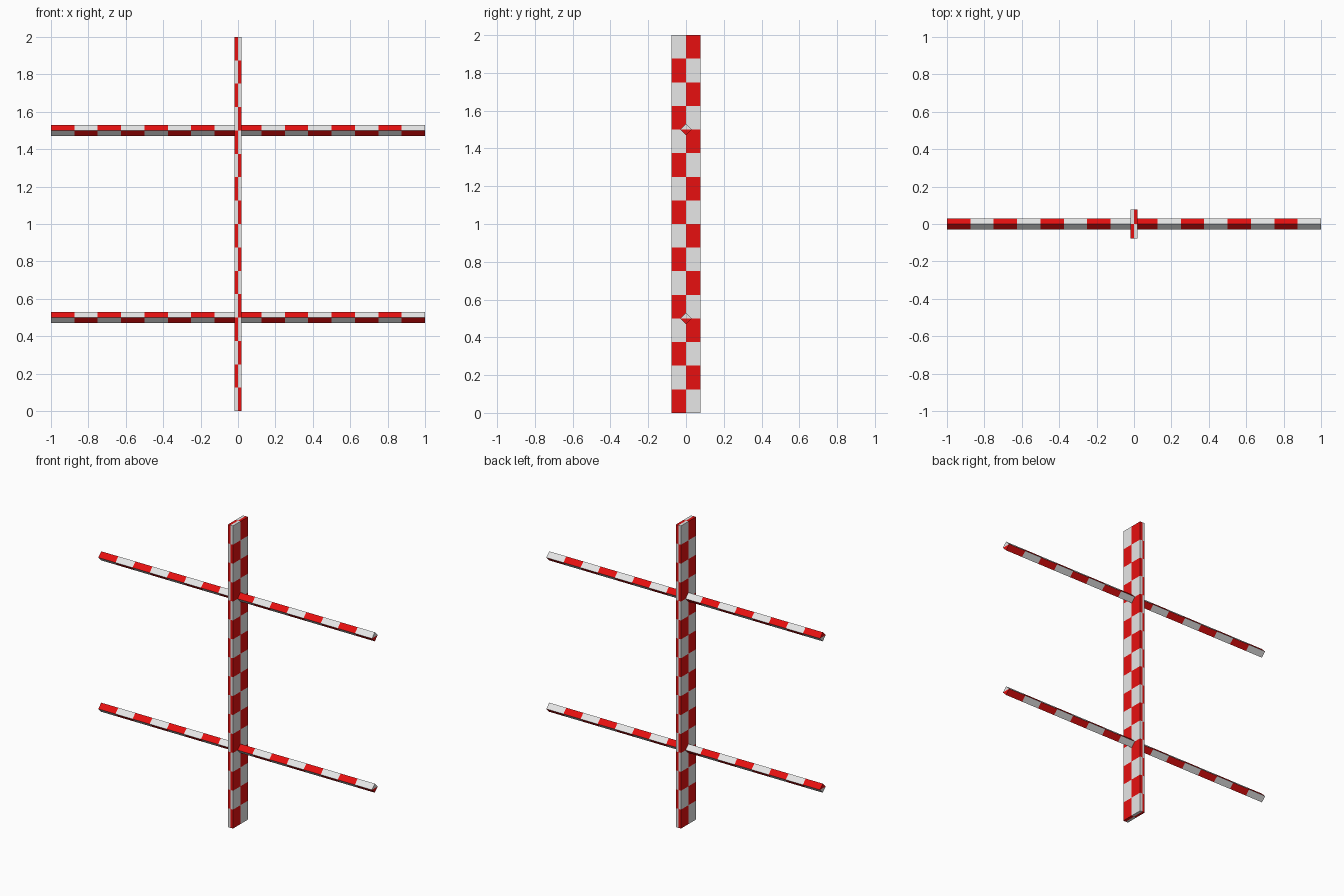
import bpy, bmesh, math
from mathutils import Matrix, Vector

if "Cube" in bpy.data.objects:
    bpy.data.objects.remove(bpy.data.objects["Cube"])

CELL = 0.125  # size of one painted check


def make_mat(name, col):
    m = bpy.data.materials.new(name)
    m.diffuse_color = (*col, 1.0)
    m.use_nodes = True
    m.node_tree.nodes["Principled BSDF"].inputs["Base Color"].default_value = m.diffuse_color
    return m


MATS = [make_mat("white_paint", (0.8, 0.8, 0.8)),
        make_mat("red_paint", (0.8, 0.005, 0.005))]


def cut(bm, axis, pos):
    """Slice the whole mesh across one axis."""
    n = Vector((0, 0, 0))
    n[axis] = 1
    bmesh.ops.bisect_plane(bm, geom=bm.verts[:] + bm.edges[:] + bm.faces[:],
                           dist=1e-5, plane_co=n * pos, plane_no=n)


def finish(name, bm, is_red, location=(0, 0, 0)):
    """Paint faces by rule and create the object."""
    bm.normal_update()
    for f in bm.faces:
        # sample just beneath the surface so caps fall inside a check
        p = f.calc_center_median() - f.normal * 0.002
        f.material_index = 1 if is_red(p) else 0
    me = bpy.data.meshes.new(name)
    bm.to_mesh(me)
    bm.free()
    for m in MATS:
        me.materials.append(m)
    ob = bpy.data.objects.new(name, me)
    ob.location = location
    bpy.context.collection.objects.link(ob)
    return ob


# Upright flat post with a solid checker pattern
bm = bmesh.new()
bmesh.ops.create_cube(bm, size=1, matrix=Matrix.Translation((0, 0, 1))
                      @ Matrix.Diagonal((0.036, 0.156, 2, 1)))
cut(bm, 0, 0)
cut(bm, 1, 0)
for k in range(1, 16):
    cut(bm, 2, k * CELL)
finish("post", bm, lambda p: (math.floor(p.z / CELL) + (p.x < 0) + (p.y > 0)) % 2 == 0)

# Two diamond-section crossbars, stripes offset between top and underside
for name, z in (("lower_crossbar", 0.5), ("upper_crossbar", 1.5)):
    bm = bmesh.new()
    bmesh.ops.create_cone(bm, cap_ends=True, segments=4, radius1=0.03, radius2=0.03,
                          depth=2, matrix=Matrix.Rotation(math.pi / 2, 4, 'Y'))
    cut(bm, 2, 0)
    for k in range(-7, 8):
        cut(bm, 0, k * CELL)
    finish(name, bm, lambda p: (math.floor(p.x / CELL) + (p.z < 0)) % 2 == 0, (0, 0, z))
